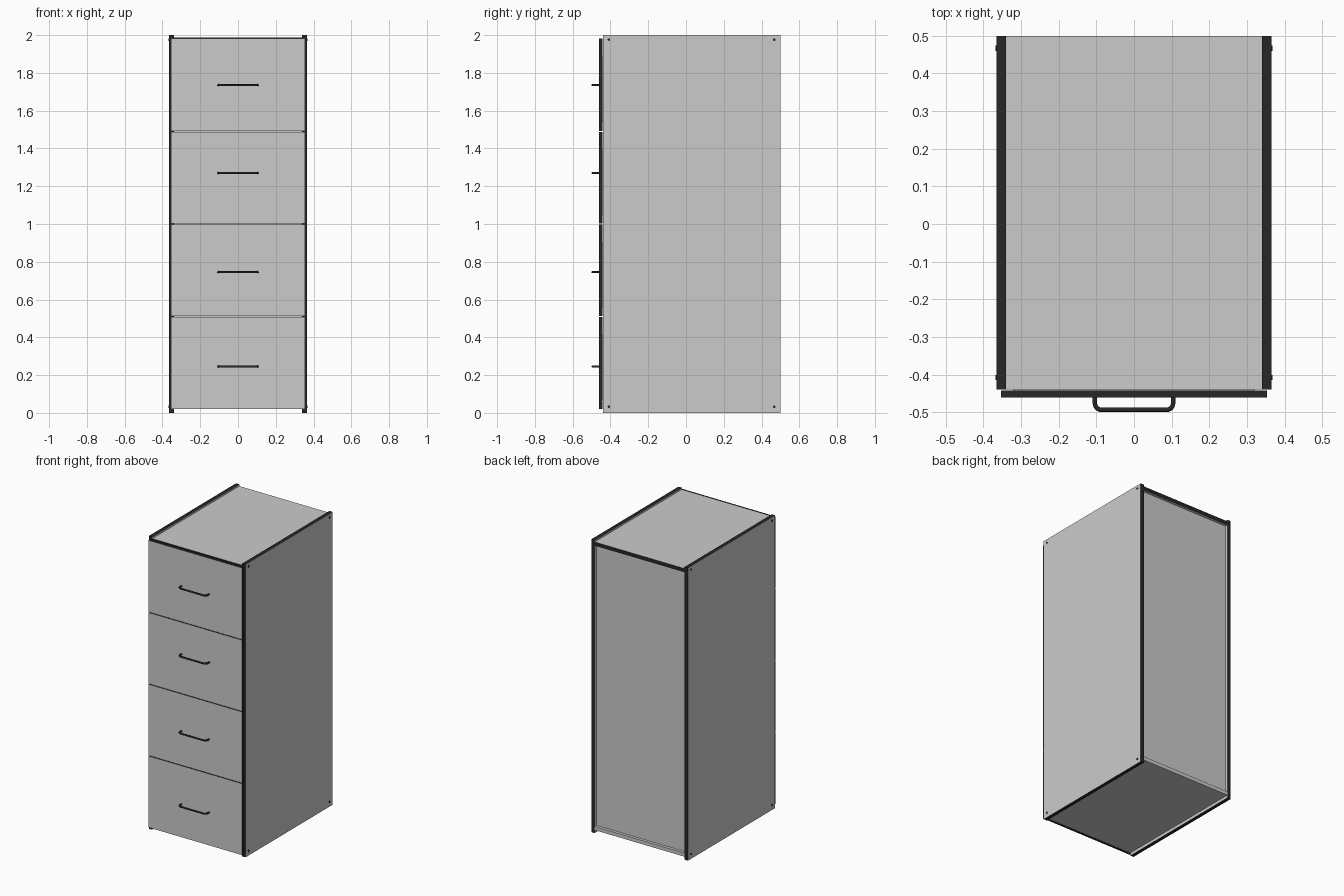
import bpy, bmesh, math

if "Cube" in bpy.data.objects:
    bpy.data.objects.remove(bpy.data.objects["Cube"])

dark = bpy.data.materials.new("dark_trim")
dark.diffuse_color = (0.02, 0.02, 0.02, 1)
dark.use_nodes = True
dark.node_tree.nodes["Principled BSDF"].inputs["Base Color"].default_value = dark.diffuse_color
grey = bpy.data.materials.new("grey_board")
grey.diffuse_color = (0.8, 0.8, 0.8, 1)
grey.use_nodes = True
grey.node_tree.nodes["Principled BSDF"].inputs["Base Color"].default_value = grey.diffuse_color


def link(name, data):
    ob = bpy.data.objects.new(name, data)
    bpy.context.collection.objects.link(ob)
    return ob


def board(name, lo, hi, face_axis=None, open_top=False):
    """Box from corner to corner; edges around face_axis get the dark trim."""
    bm = bmesh.new()
    bmesh.ops.create_cube(bm, size=1)
    for v in bm.verts:
        v.co = [lo[i] + (v.co[i] + 0.5) * (hi[i] - lo[i]) for i in range(3)]
    bm.normal_update()
    if face_axis is not None:
        for f in bm.faces:
            f.material_index = 0 if abs(f.normal[face_axis]) > 0.5 else 1
    if open_top:
        bmesh.ops.delete(bm, geom=[f for f in bm.faces if f.normal.z > 0.5], context='FACES')
    me = bpy.data.meshes.new(name)
    bm.to_mesh(me)
    bm.free()
    me.materials.append(grey)
    me.materials.append(dark)
    return link(name, me)


# Carcass
W, T = 0.365, 0.025
FRONT, BACK = -0.44, 0.5
IN = W - T
for side, s in (("left", -1), ("right", 1)):
    xs = sorted((s * IN, s * W))
    board(side + "_side_panel", (xs[0], FRONT, 0), (xs[1], BACK, 2), 0)
board("top_panel", (-IN, FRONT, 1.963), (IN, BACK, 1.988), 2)
board("bottom_panel", (-IN, FRONT, 0.02), (IN, BACK, 0.045))
board("back_panel", (-IN, 0.465, 0.045), (IN, 0.48, 1.963))

# Screw heads at the corners of both sides
for s in (-1, 1):
    for y in (-0.408, 0.467):
        for z in (0.033, 1.976):
            bpy.ops.mesh.primitive_cylinder_add(
                vertices=16, radius=0.007, depth=0.006,
                location=(s * W, y, z), rotation=(0, math.pi / 2, 0))
            screw = bpy.context.object
            screw.name = "screw_head"
            screw.data.materials.append(dark)
            bpy.ops.object.shade_smooth_by_angle()


# Bent-rod handle
def handle(name, z):
    w, y0, y1, r, n = 0.104, -0.458, -0.494, 0.018, 6
    half = [(w, y0)]
    for i in range(n + 1):
        a = math.pi / 2 * i / n
        half.append((w - r + r * math.cos(a), y1 + r - r * math.sin(a)))
    pts = half + [(-x, y) for x, y in reversed(half)]
    cu = bpy.data.curves.new(name, 'CURVE')
    cu.dimensions = '3D'
    cu.bevel_depth = 0.006
    cu.bevel_resolution = 3
    cu.use_fill_caps = True
    sp = cu.splines.new('POLY')
    sp.points.add(len(pts) - 1)
    for p, (x, y) in zip(sp.points, pts):
        p.co = (x, y, z, 1)
    cu.materials.append(dark)
    link(name, cu)


# Drawers: front board, tray and handle
splits = [0.02, 0.51, 1.0, 1.49, 1.981]
handle_z = [0.245, 0.745, 1.27, 1.735]
for i in range(4):
    lo, hi = splits[i], splits[i + 1]
    g0 = 0.002 if i > 0 else 0
    g1 = 0.002 if i < 3 else 0
    board(f"drawer_front_{i + 1}", (-0.354, -0.461, lo + g0), (0.354, -0.443, hi - g1), 1)
    tray = board(f"drawer_tray_{i + 1}", (-0.32, -0.443, lo + 0.05), (0.32, 0.44, hi - 0.1),
                 open_top=True)
    tray.modifiers.new("thickness", 'SOLIDIFY').thickness = 0.012
    handle(f"drawer_handle_{i + 1}", handle_z[i])
